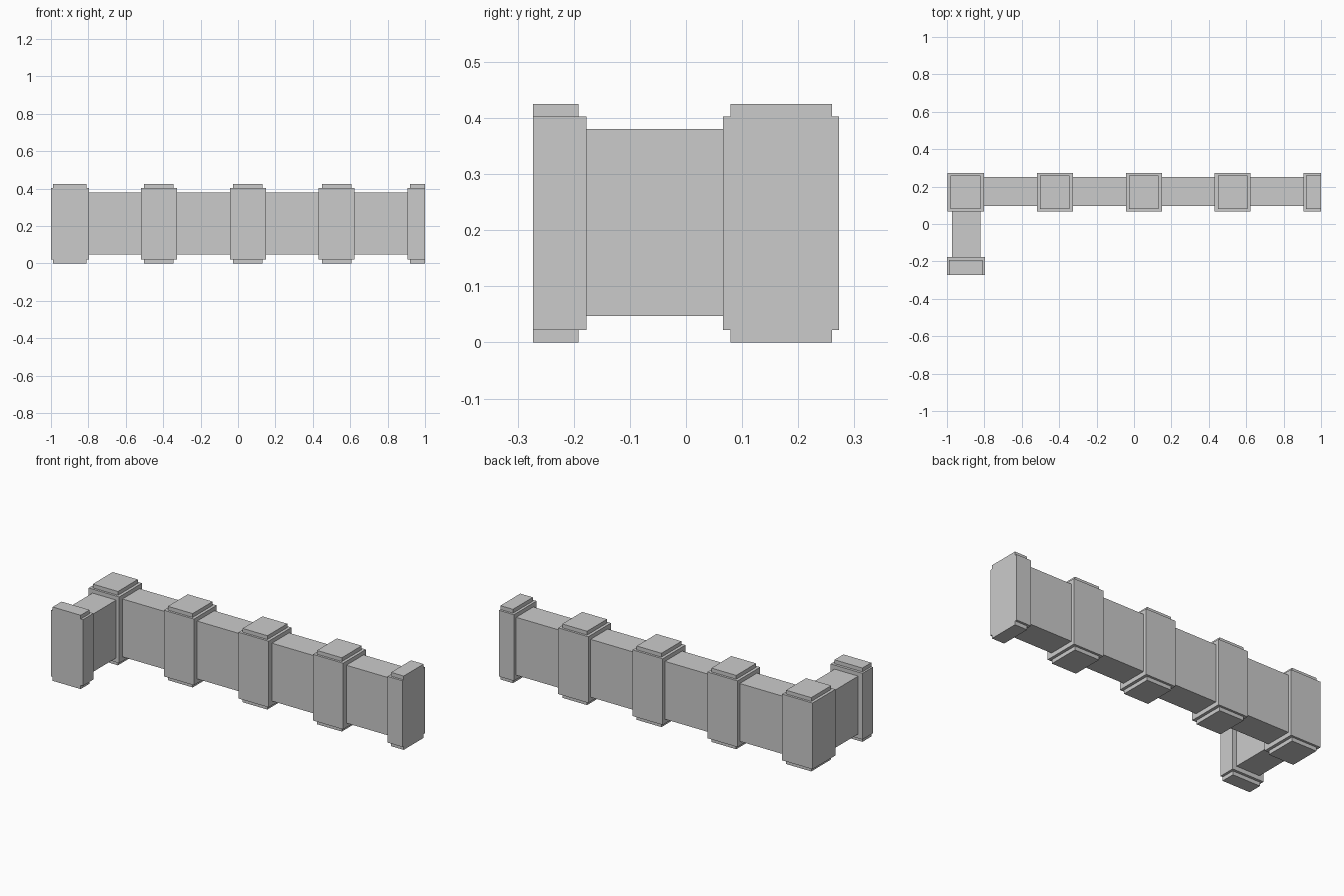
import bpy, bmesh
from mathutils import Vector

if "Cube" in bpy.data.objects:
    bpy.data.objects.remove(bpy.data.objects["Cube"])


def boxes(name, parts):
    """One object made of (x0, x1, y0, y1, z0, z1) boxes."""
    bm = bmesh.new()
    for x0, x1, y0, y1, z0, z1 in parts:
        lo, size = Vector((x0, y0, z0)), Vector((x1 - x0, y1 - y0, z1 - z0))
        for v in bmesh.ops.create_cube(bm, size=1)["verts"]:
            v.co = Vector(lo[i] + (v.co[i] + 0.5) * size[i] for i in range(3))
    me = bpy.data.meshes.new(name)
    bm.to_mesh(me)
    bm.free()
    ob = bpy.data.objects.new(name, me)
    bpy.context.collection.objects.link(ob)
    return ob


H, LIP = 0.425, 0.022      # full height, thickness of cap and base
WZ = (0.047, 0.38)         # wall bottom and top


def post(name, x0, x1, y0, y1, cx0, cx1, cy0, cy1):
    """Post shaft with an inset cap and matching base."""
    boxes(name, [(x0, x1, y0, y1, LIP, H - LIP)])
    boxes(name + "_cap", [(cx0, cx1, cy0, cy1, H - LIP, H)])
    boxes(name + "_base", [(cx0, cx1, cy0, cy1, 0, LIP)])


# Full posts along the long wall, the first at the corner
Y0, Y1, CY0, CY1 = 0.066, 0.273, 0.079, 0.26
spans = [(-0.997, -0.803), (-0.519, -0.327), (-0.043, 0.149), (0.431, 0.623)]
for i, (a, b) in enumerate(spans):
    post("corner_post" if i == 0 else f"wall_post_{i}",
         a, b, Y0, Y1, a + 0.017, b - 0.017, CY0, CY1)

# Half posts closing both ends, flush on the outer face
post("right_end_post", 0.905, 1.0, Y0, Y1, 0.92, 1.0, CY0, CY1)
post("front_end_post", -1.0, -0.797, -0.273, -0.177,
     -0.989, -0.811, -0.273, -0.192)

# Long wall panels between neighbouring posts
starts = [b for _, b in spans]
ends = [a for a, _ in spans[1:]] + [0.905]
for i, (a, b) in enumerate(zip(starts, ends)):
    boxes(f"wall_panel_{i + 1}", [(a, b, 0.096, 0.252, *WZ)])

# Short return wall
boxes("return_wall", [(-0.973, -0.822, -0.177, Y0, *WZ)])
